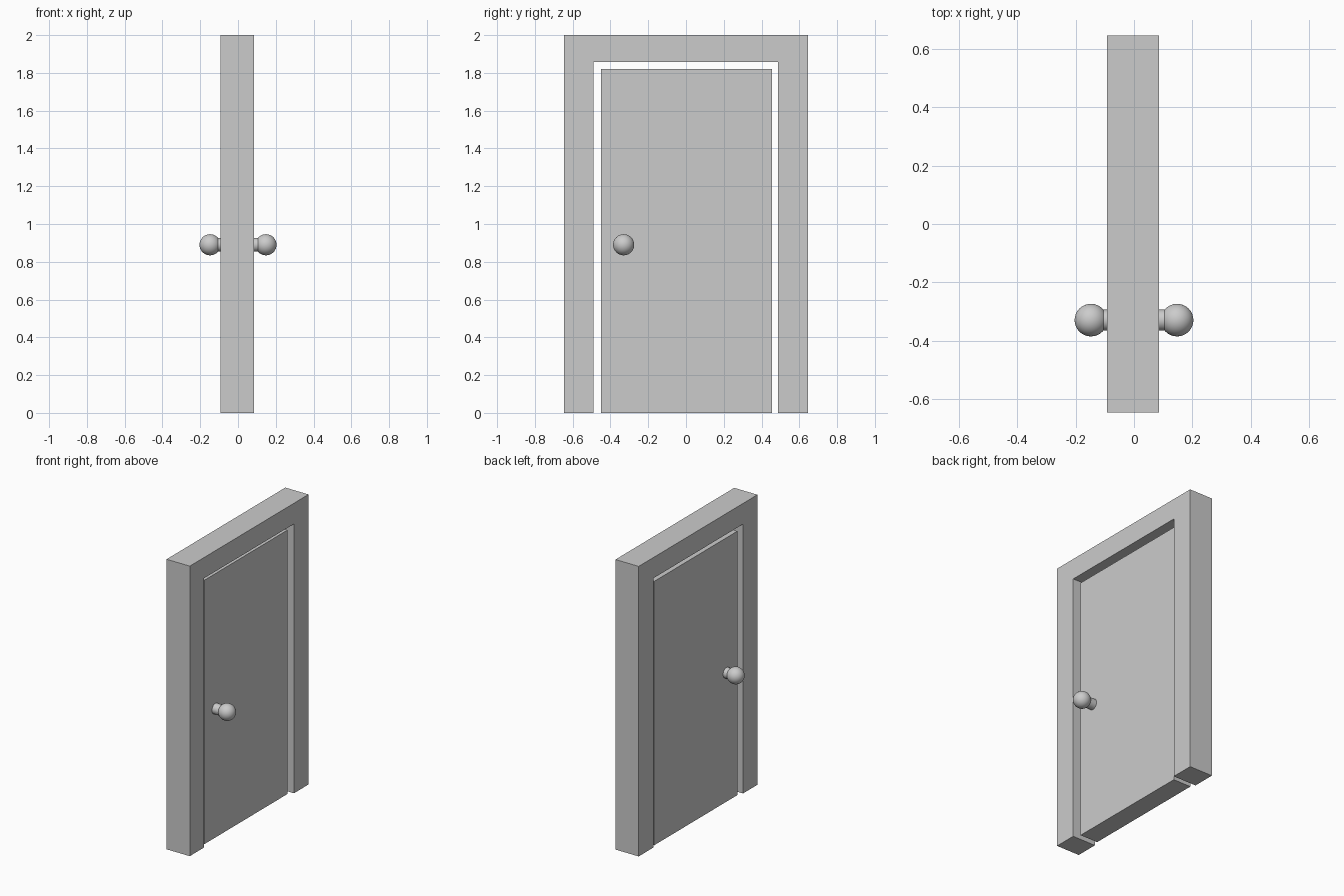
import bpy, bmesh
from math import pi, radians

if "Cube" in bpy.data.objects:
    bpy.data.objects.remove(bpy.data.objects["Cube"])

KNOB_Y, KNOB_Z = -0.33, 0.89
DOOR_BACK, DOOR_FRONT = -0.077, 0.058


def extrude_profile(name, profile, x0, x1):
    """Solid made by extruding a (y, z) outline along x."""
    bm = bmesh.new()
    face = bm.faces.new([bm.verts.new((x0, y, z)) for y, z in profile])
    ext = bmesh.ops.extrude_face_region(bm, geom=[face])
    verts = [v for v in ext["geom"] if isinstance(v, bmesh.types.BMVert)]
    bmesh.ops.translate(bm, verts=verts, vec=(x1 - x0, 0, 0))
    bmesh.ops.recalc_face_normals(bm, faces=bm.faces)
    mesh = bpy.data.meshes.new(name)
    bm.to_mesh(mesh)
    bm.free()
    obj = bpy.data.objects.new(name, mesh)
    bpy.context.collection.objects.link(obj)
    return obj


# Door frame: one upside-down U
extrude_profile("door_frame", [
    (-0.647, 0), (-0.49, 0), (-0.49, 1.857), (0.488, 1.857),
    (0.488, 0), (0.647, 0), (0.647, 2), (-0.647, 2)], -0.092, 0.085)

# Door panel, recessed in the frame with an open gap around it
extrude_profile("door_panel", [
    (-0.45, 0), (0.456, 0), (0.456, 1.82), (-0.45, 1.82)],
    DOOR_BACK, DOOR_FRONT)

# Knob and stem on each side of the door
for side, sign, face_x in (("front", 1, DOOR_FRONT), ("back", -1, DOOR_BACK)):
    ball_x = sign * 0.148
    bpy.ops.mesh.primitive_uv_sphere_add(
        segments=32, ring_count=16, radius=0.056,
        location=(ball_x, KNOB_Y, KNOB_Z), rotation=(0, pi / 2, 0))
    bpy.context.object.name = side + "_knob"
    bpy.ops.object.shade_smooth()

    bpy.ops.mesh.primitive_cylinder_add(
        vertices=32, radius=0.036, depth=abs(ball_x - face_x),
        location=((ball_x + face_x) / 2, KNOB_Y, KNOB_Z), rotation=(0, pi / 2, 0))
    bpy.context.object.name = side + "_knob_stem"
    bpy.ops.object.shade_smooth_by_angle(angle=radians(30))
